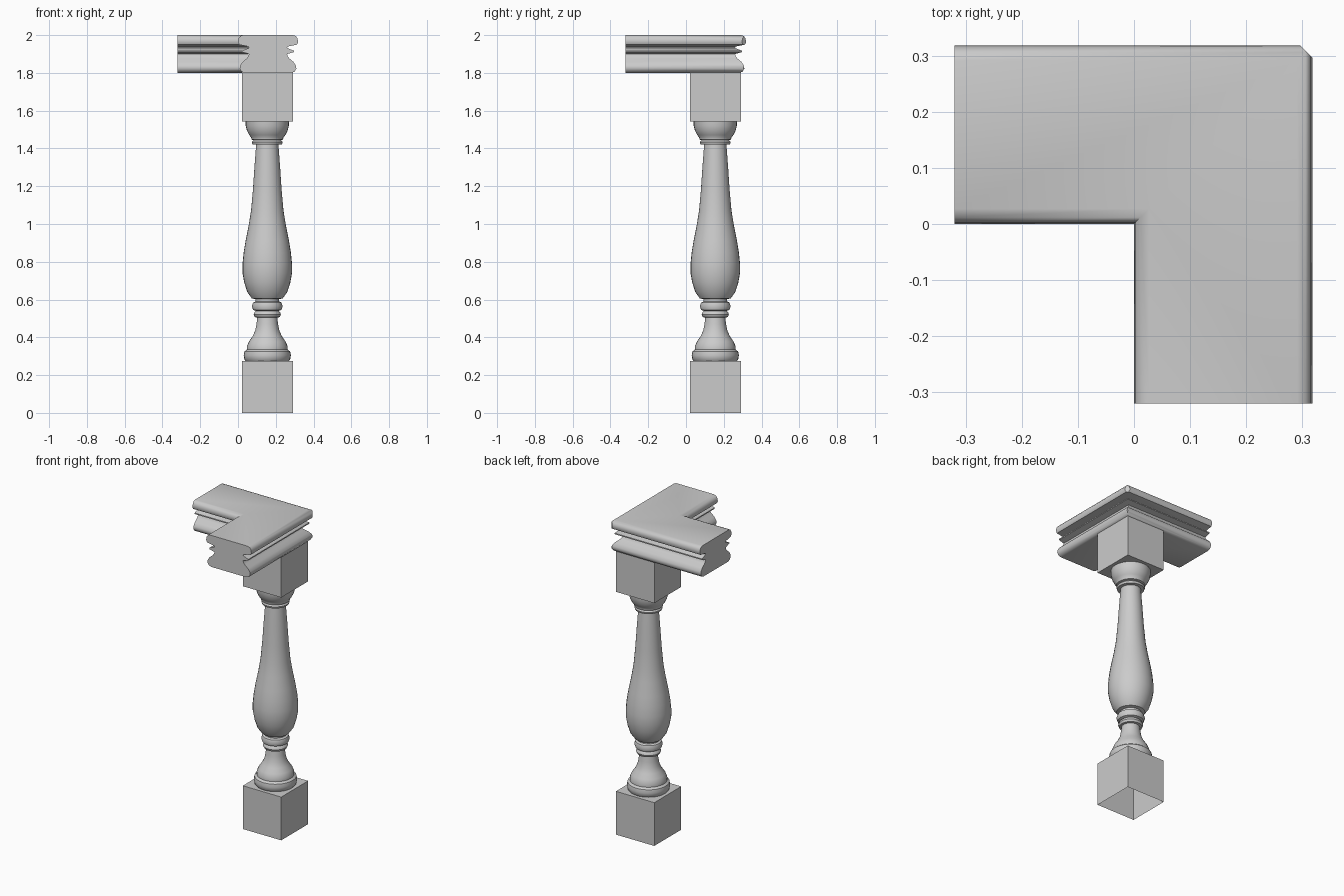
import bpy, bmesh, math
from mathutils import Vector

if "Cube" in bpy.data.objects:
    bpy.data.objects.remove(bpy.data.objects["Cube"])

C = 0.155  # post axis in x and y


def finish(bm, name, angle=None):
    bmesh.ops.recalc_face_normals(bm, faces=bm.faces)
    me = bpy.data.meshes.new(name)
    bm.to_mesh(me)
    bm.free()
    ob = bpy.data.objects.new(name, me)
    bpy.context.collection.objects.link(ob)
    if angle:
        bpy.ops.object.select_all(action='DESELECT')
        ob.select_set(True)
        bpy.context.view_layer.objects.active = ob
        bpy.ops.object.shade_smooth_by_angle(angle=math.radians(angle))
    return ob


def block(name, z0, z1, half=0.135):
    bm = bmesh.new()
    bmesh.ops.create_cube(bm, size=1)
    for v in bm.verts:
        v.co = (C + v.co.x * 2 * half, C + v.co.y * 2 * half,
                z0 + (v.co.z + 0.5) * (z1 - z0))
    return bm, name


# square blocks at the foot and head; the foot is open underneath
bm, name = block("base_block", 0, 0.275)
bottom = [f for f in bm.faces if f.calc_center_median().z < 0.001]
bmesh.ops.delete(bm, geom=bottom, context='FACES_ONLY')
finish(bm, name)
finish(*block("top_block", 1.543, 1.81))

# turned baluster: (radius, height)
turning = [
    (0.112, 0.272), (0.121, 0.283), (0.125, 0.305), (0.121, 0.325), (0.108, 0.335),
    (0.108, 0.352), (0.097, 0.378), (0.078, 0.405), (0.064, 0.435), (0.057, 0.47),
    (0.053, 0.505), (0.066, 0.507), (0.072, 0.52), (0.068, 0.533), (0.06, 0.54),
    (0.075, 0.545), (0.082, 0.565), (0.075, 0.584), (0.063, 0.59), (0.062, 0.602),
    (0.082, 0.606), (0.106, 0.64), (0.122, 0.69), (0.131, 0.74), (0.131, 0.79),
    (0.125, 0.85), (0.115, 0.91), (0.099, 0.99), (0.086, 1.07), (0.076, 1.18),
    (0.068, 1.3), (0.059, 1.42), (0.078, 1.422), (0.082, 1.434), (0.072, 1.444),
    (0.084, 1.447), (0.085, 1.458), (0.096, 1.471), (0.108, 1.495), (0.114, 1.52),
    (0.115, 1.545)]
N = 32
bm = bmesh.new()
rings = [[bm.verts.new((C + r * math.cos(i * math.tau / N),
                        C + r * math.sin(i * math.tau / N), z)) for i in range(N)]
         for r, z in turning]
for a, b in zip(rings, rings[1:]):
    for i in range(N):
        j = (i + 1) % N
        bm.faces.new((a[i], a[j], b[j], b[i]))
finish(bm, "turned_baluster", 40)

# moulded handrail: half section (half width, height) mirrored about its centre line
M, END = 0.159, -0.32
half = [(0.122, 1.8), (0.14, 1.806), (0.15, 1.822), (0.148, 1.838), (0.135, 1.858),
        (0.112, 1.877), (0.103, 1.89), (0.101, 1.9), (0.137, 1.91), (0.137, 1.917),
        (0.1, 1.932), (0.105, 1.94), (0.152, 1.949), (0.159, 1.962), (0.156, 1.982),
        (0.147, 1.995), (0.132, 2.0)]
section = [(M + d, z) for d, z in half] + [(M - d, z) for d, z in reversed(half)]
bm = bmesh.new()
start = [bm.verts.new((u, END, z)) for u, z in section]
mitre = [bm.verts.new((u, u, z)) for u, z in section]
stop = [bm.verts.new((END, u, z)) for u, z in section]
n = len(section)
for a, b in ((start, mitre), (mitre, stop)):
    for i in range(n):
        j = (i + 1) % n
        bm.faces.new((a[i], a[j], b[j], b[i]))
bm.faces.new(start)
bm.faces.new(stop)
# clip the outer corner
cut = bmesh.ops.bisect_plane(bm, geom=bm.verts[:] + bm.edges[:] + bm.faces[:],
                             plane_co=Vector((0.307, 0.307, 0)),
                             plane_no=Vector((1, 1, 0)), clear_outer=True)
bmesh.ops.holes_fill(bm, edges=[e for e in bm.edges if e.is_boundary], sides=0)
finish(bm, "handrail_corner", 40)
